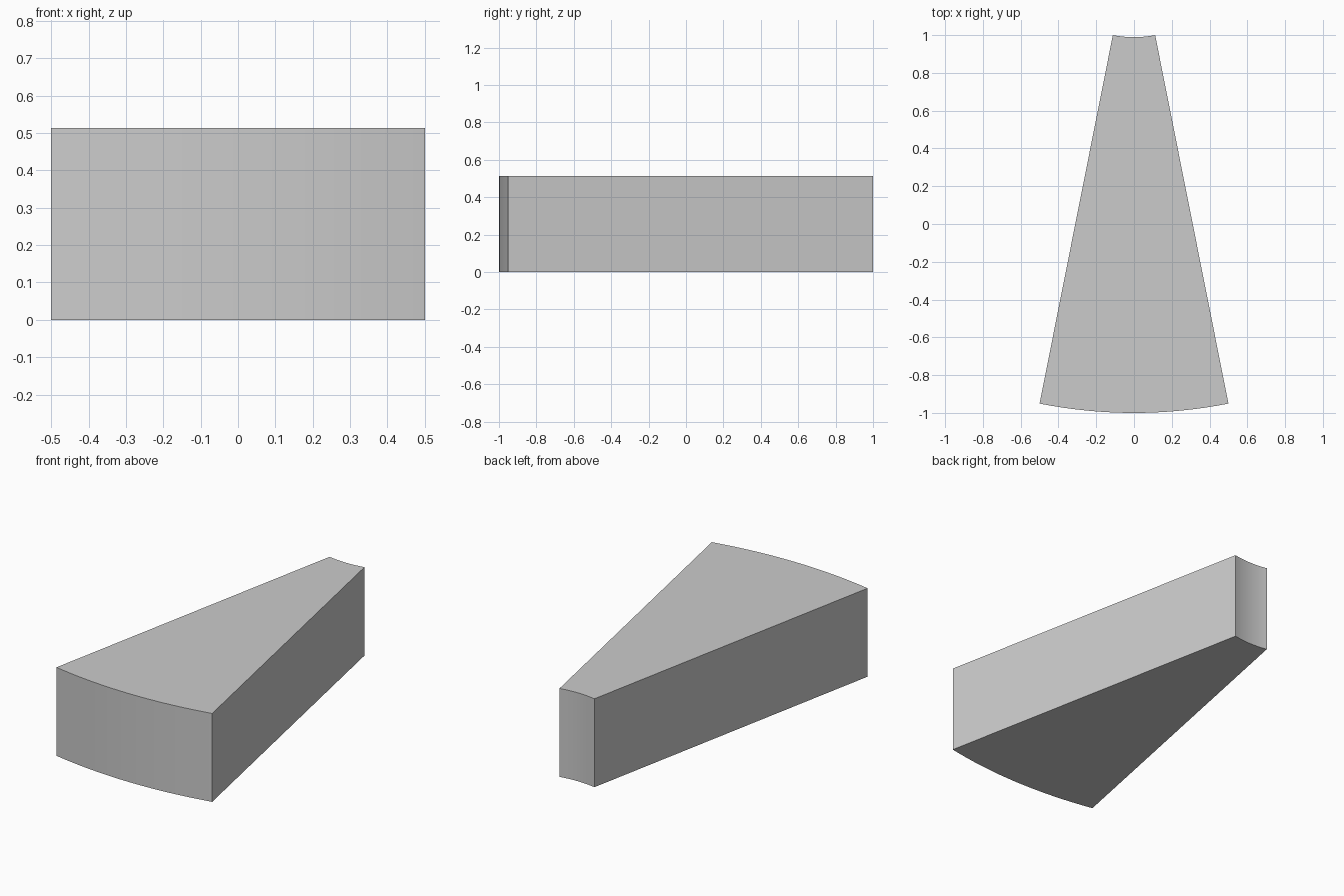
import bpy, bmesh, math

if "Cube" in bpy.data.objects:
    bpy.data.objects.remove(bpy.data.objects["Cube"])

HALF = math.radians(11.25)          # half of a 1/16 turn
R_OUT = 0.5 / math.sin(HALF)        # outer arc radius
CY = R_OUT - 1.0                    # arc centre on y
R_IN = (CY - 1.0) / math.cos(HALF)  # inner arc radius
HEIGHT = 0.513
SEG = 16


def arc(radius):
    angles = [-HALF + 2 * HALF * i / SEG for i in range(SEG + 1)]
    return [(radius * math.sin(a), CY - radius * math.cos(a), 0) for a in angles]


# Ring sector outline, extruded upward
bm = bmesh.new()
outline = arc(R_OUT) + arc(R_IN)[::-1]
base = bm.faces.new([bm.verts.new(p) for p in outline])
top = bmesh.ops.extrude_face_region(bm, geom=[base], use_keep_orig=True)
bmesh.ops.translate(bm, vec=(0, 0, HEIGHT),
                    verts=[v for v in top["geom"] if isinstance(v, bmesh.types.BMVert)])
bmesh.ops.recalc_face_normals(bm, faces=bm.faces)

mesh = bpy.data.meshes.new("ring_sector")
bm.to_mesh(mesh)
bm.free()
wedge = bpy.data.objects.new("ring_sector", mesh)
bpy.context.collection.objects.link(wedge)

# Smooth arcs, sharp corners
bpy.context.view_layer.objects.active = wedge
wedge.select_set(True)
bpy.ops.object.shade_smooth_by_angle(angle=math.radians(30))
